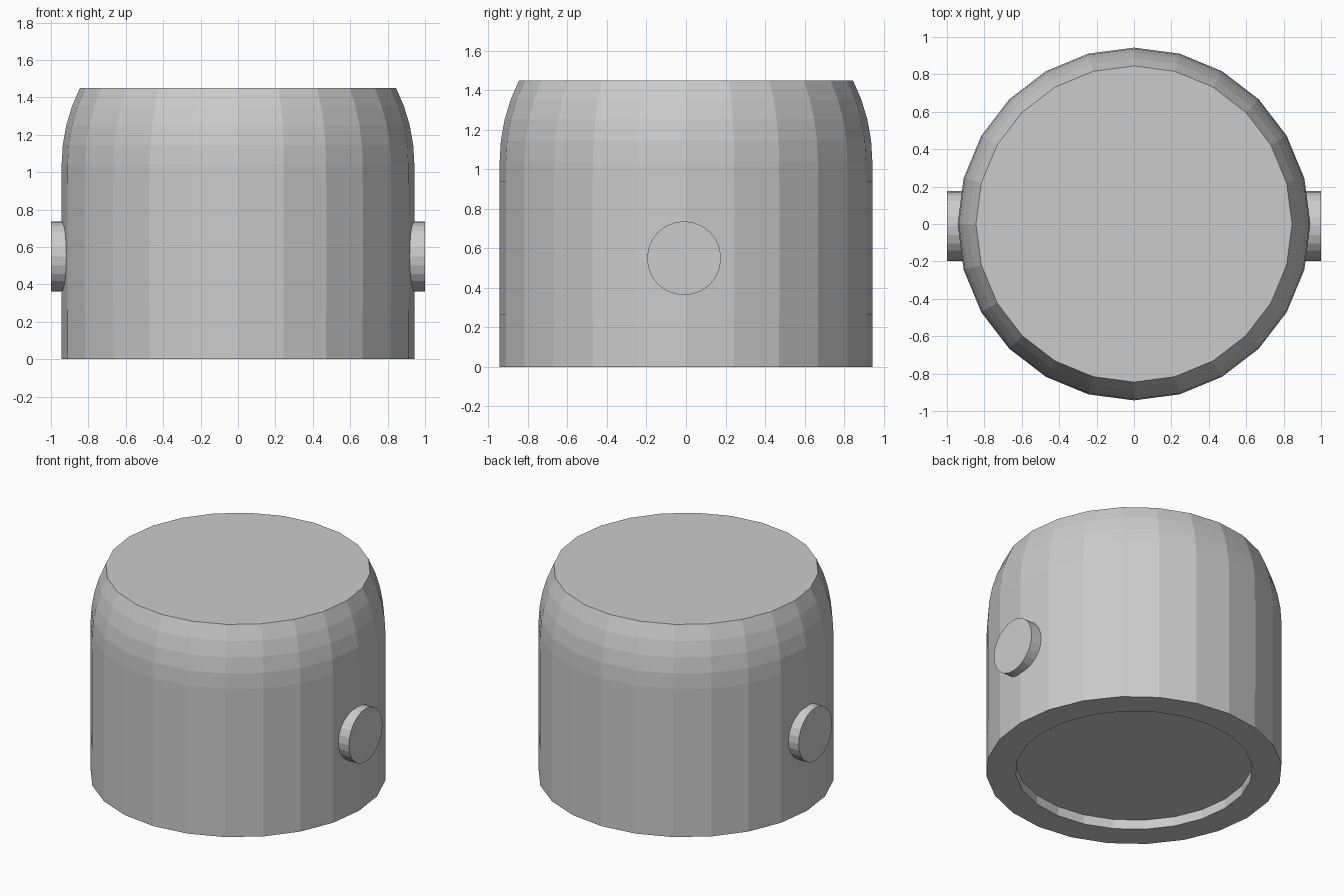
import bpy, bmesh, math
from mathutils import Matrix

if "Cube" in bpy.data.objects:
    bpy.data.objects.remove(bpy.data.objects["Cube"])

SIDES = 24


def make_object(name, bm):
    mesh = bpy.data.meshes.new(name)
    bm.to_mesh(mesh)
    bm.free()
    obj = bpy.data.objects.new(name, mesh)
    bpy.context.collection.objects.link(obj)
    return obj


def lathe(name, profile, capped=True):
    """Revolve (radius, height) points around z with flat facets."""
    bm = bmesh.new()
    rings = []
    for r, z in profile:
        rings.append([bm.verts.new((r * math.cos(i * math.tau / SIDES),
                                    r * math.sin(i * math.tau / SIDES), z))
                      for i in range(SIDES)])
    for a, b in zip(rings, rings[1:]):
        for i in range(SIDES):
            j = (i + 1) % SIDES
            bm.faces.new((a[i], a[j], b[j], b[i]))
    if capped:
        bm.faces.new(rings[0][::-1])
        bm.faces.new(rings[-1])
    return make_object(name, bm)


# Cap body: recessed underside, straight wall, rounded shoulder, flat top
R, TOP_R, SHOULDER, TOP = 0.943, 0.845, 1.04, 1.45
inset, rise = R - TOP_R, TOP - SHOULDER
theta = 2 * math.atan(inset / rise)
arc = rise / math.sin(theta)
profile = [(0.755, 0.067), (0.755, 0.0), (R, 0.0)]
for k in range(5):
    a = theta * k / 4
    profile.append((R - arc * (1 - math.cos(a)), SHOULDER + arc * math.sin(a)))
lathe("cap_body", profile)

# Thin band wrapped around the wall
lathe("side_band", [(R + 0.001, 0.265), (R + 0.001, 0.94)], capped=False)

# Round pegs on the left and right
for side, name in ((1, "right_peg"), (-1, "left_peg")):
    bm = bmesh.new()
    bmesh.ops.create_cone(
        bm, cap_ends=True, segments=24, radius1=0.187, radius2=0.187, depth=0.12,
        matrix=Matrix.Translation((side * 0.94, -0.01, 0.55))
        @ Matrix.Rotation(math.pi / 2, 4, 'Y'))
    make_object(name, bm)
